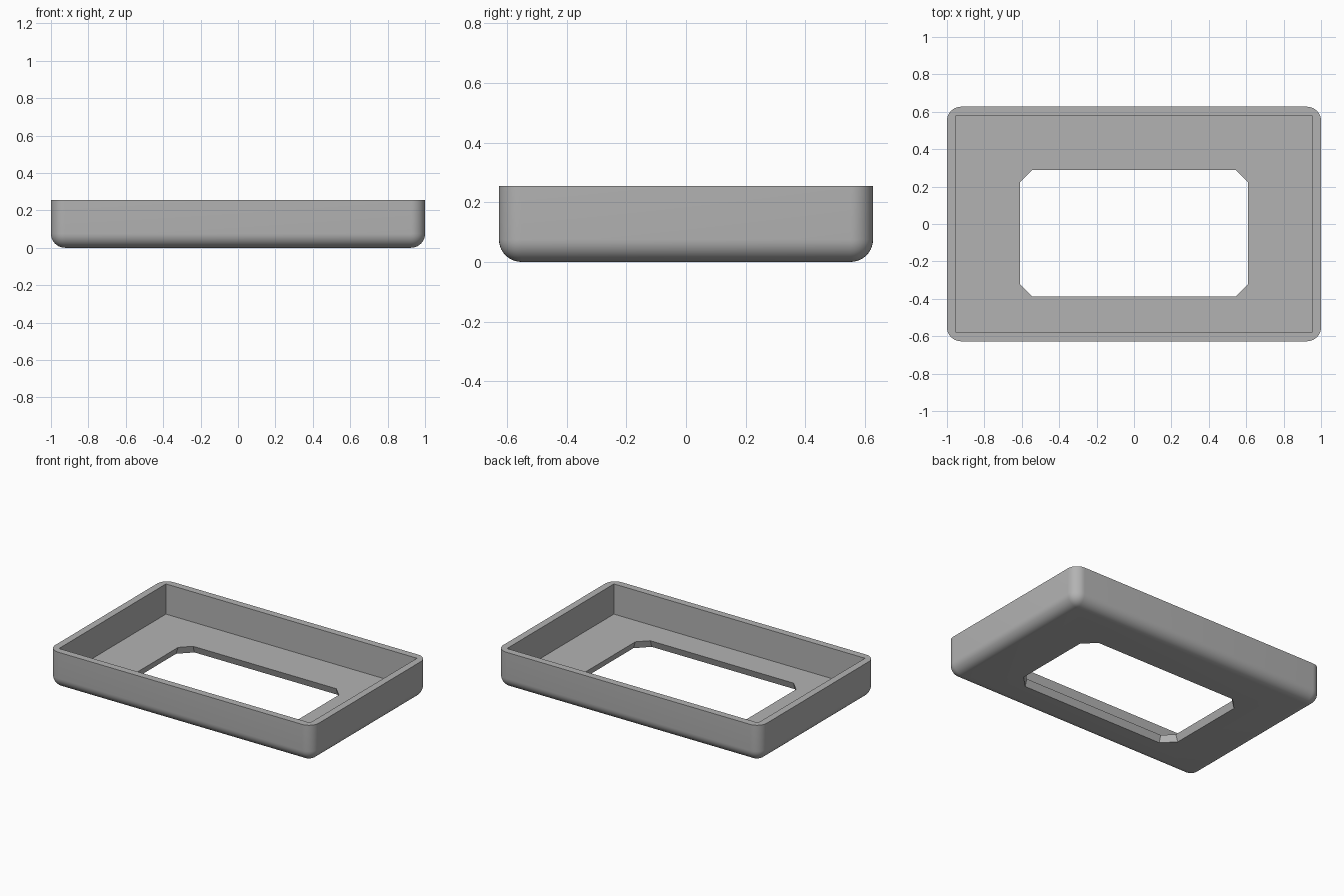
import bpy, bmesh, math

W, D, H = 1.0, 0.627, 0.255      # half width, half depth, height
WALL, FLOOR, ROUND = 0.048, 0.048, 0.075
HOLE_W, HOLE_D, HOLE_Y = 0.543, 0.272, -0.05

if "Cube" in bpy.data.objects:
    bpy.data.objects.remove(bpy.data.objects["Cube"])

grey = bpy.data.materials.new("plain grey")
grey.use_nodes = True
colour = (0.45, 0.45, 0.45, 1)
grey.diffuse_color = colour
grey.node_tree.nodes["Principled BSDF"].inputs["Base Color"].default_value = colour


def make_object(name, bm):
    bmesh.ops.recalc_face_normals(bm, faces=bm.faces)
    mesh = bpy.data.meshes.new(name)
    bm.to_mesh(mesh)
    bm.free()
    mesh.materials.append(grey)
    obj = bpy.data.objects.new(name, mesh)
    bpy.context.collection.objects.link(obj)
    return obj


def box(half_w, half_d, low, high):
    bm = bmesh.new()
    bmesh.ops.create_cube(bm, size=2)
    for v in bm.verts:
        v.co = (v.co.x * half_w, v.co.y * half_d, high if v.co.z > 0 else low)
    return bm


# Tray body: every edge rounded except those of the open top
bm = box(W, D, 0, H)
edges = [e for e in bm.edges if min(v.co.z for v in e.verts) < H / 2]
bmesh.ops.bevel(bm, geom=edges, offset=ROUND, segments=10, profile=0.5, affect='EDGES')
tray = make_object("tray", bm)

# Square-cornered recess
recess = make_object("recess_cutter", box(W - WALL, D - WALL, FLOOR, H + 0.1))

# Window opening, flaring outward to cut corners on the underside
bm = bmesh.new()
flare = FLOOR + 0.05
for sx in (-1, 1):
    for sy in (-1, 1):
        x, y = sx * HOLE_W, HOLE_Y + sy * HOLE_D
        for point in ((x, y, H), (x, y, FLOOR),
                      (x + sx * flare, y, FLOOR - flare),
                      (x, y + sy * flare, FLOOR - flare)):
            bm.verts.new(point)
bmesh.ops.convex_hull(bm, input=bm.verts)
window = make_object("window_cutter", bm)

# Cut both openings, then drop the cutters
bpy.context.view_layer.objects.active = tray
for cutter in (recess, window):
    cutter.hide_render = True
    cut = tray.modifiers.new(cutter.name, 'BOOLEAN')
    cut.operation = 'DIFFERENCE'
    cut.solver = 'EXACT'
    cut.object = cutter
    bpy.ops.object.modifier_apply(modifier=cut.name)
    bpy.data.objects.remove(cutter)

# Smooth outer rounding with crisp rims
bpy.ops.object.select_all(action='DESELECT')
tray.select_set(True)
bpy.ops.object.shade_smooth_by_angle(angle=math.radians(30))
